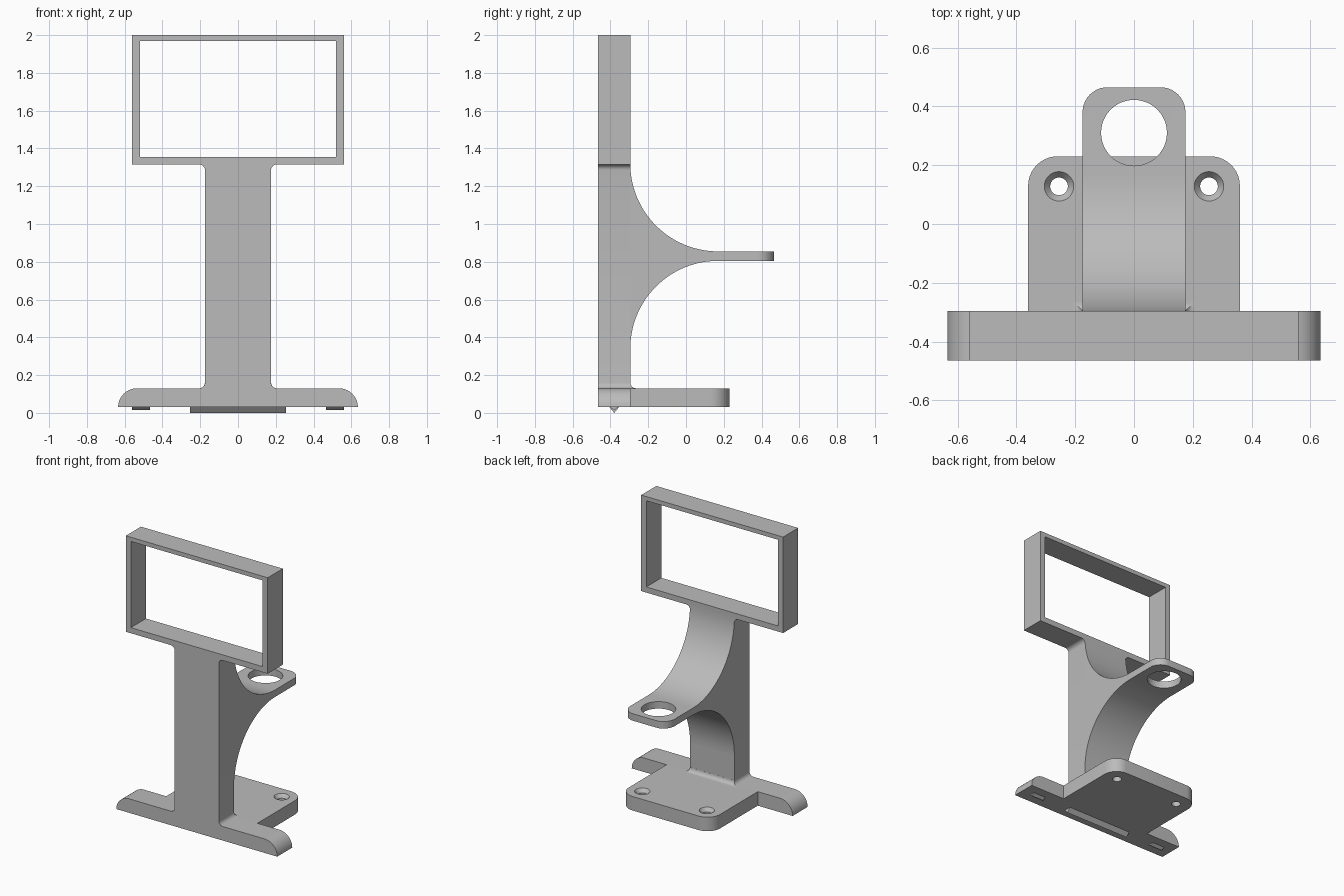
import bpy, bmesh
from math import sin, cos, pi, radians

if "Cube" in bpy.data.objects:
    bpy.data.objects.remove(bpy.data.objects["Cube"], do_unlink=True)

grey = bpy.data.materials.new("light grey")
grey.use_nodes = True
COLOUR = (0.5, 0.5, 0.5, 1)
grey.diffuse_color = COLOUR
grey.node_tree.nodes["Principled BSDF"].inputs["Base Color"].default_value = COLOUR

FRONT, BACK = -0.465, -0.295      # depth of the upright body
BASE, DECK = 0.03, 0.13           # underside and top of the foot
HALF = 0.175                      # half width of the column and arm
FILLET = 0.03


def arc(cx, cy, r, start, end, n=10):
    angles = [radians(start + (end - start) * i / n) for i in range(n + 1)]
    return [(cx + r * cos(a), cy + r * sin(a)) for a in angles]


def finish(name, bm):
    bmesh.ops.recalc_face_normals(bm, faces=bm.faces)
    mesh = bpy.data.meshes.new(name)
    bm.to_mesh(mesh)
    bm.free()
    mesh.materials.append(grey)
    obj = bpy.data.objects.new(name, mesh)
    bpy.context.collection.objects.link(obj)
    return obj


def activate(obj):
    bpy.ops.object.select_all(action='DESELECT')
    obj.select_set(True)
    bpy.context.view_layer.objects.active = obj


def loft(name, rings, round_y=None, radius=0):
    """Skin closed rings; optionally round the upright edges at y = round_y."""
    bm = bmesh.new()
    loops = [[bm.verts.new(p) for p in ring] for ring in rings]
    bm.faces.new(loops[0])
    bm.faces.new(loops[-1])
    for a, b in zip(loops, loops[1:]):
        for i in range(len(a)):
            j = (i + 1) % len(a)
            bm.faces.new((a[i], a[j], b[j], b[i]))
    if round_y is not None:
        corners = [e for e in bm.edges
                   if all(abs(v.co.y - round_y) < 1e-4 for v in e.verts)
                   and abs(e.verts[0].co.x - e.verts[1].co.x) < 1e-4]
        bmesh.ops.bevel(bm, geom=corners, offset=radius, segments=10,
                        profile=0.5, affect='EDGES')
    return finish(name, bm)


def prism(name, profile, axis, lo, hi, **rounding):
    place = {'x': lambda a, b, d: (d, a, b),
             'y': lambda a, b, d: (a, d, b),
             'z': lambda a, b, d: (a, b, d)}[axis]
    rings = [[place(a, b, d) for a, b in profile] for d in (lo, hi)]
    return loft(name, rings, **rounding)


def rect(x0, x1, y0, y1):
    return [(x0, y0), (x1, y0), (x1, y1), (x0, y1)]


def round_cutter(x, y, stations):
    """Turned cutter: stations are (height, radius) pairs."""
    rings = [[(px, py, z) for px, py in arc(x, y, r, 0, 360, 48)[:-1]]
             for z, r in stations]
    return loft("hole_cutter", rings)


def cut(obj, cutter):
    cutter.hide_render = True
    mod = obj.modifiers.new("cut", 'BOOLEAN')
    mod.operation = 'DIFFERENCE'
    mod.solver = 'EXACT'
    mod.object = cutter
    activate(obj)
    bpy.ops.object.modifier_apply(modifier=mod.name)
    bpy.data.objects.remove(cutter, do_unlink=True)


# Upright body: foot bar, filleted column and display frame in one outline
FRAME_Z = 1.315
side = [(0.635, BASE)]
side += arc(0.535, BASE, DECK - BASE, 0, 90)[1:]
side += arc(HALF + FILLET, DECK + FILLET, FILLET, 270, 180, 6)
side += arc(HALF + FILLET, FRAME_Z - FILLET, FILLET, 180, 90, 6)
side += [(0.56, FRAME_Z), (0.56, 2.0)]
outline = side + [(-x, z) for x, z in reversed(side)]
body = prism("upright_frame_body", outline, 'y', FRONT, BACK)
cut(body, prism("window_cutter", rect(-0.52, 0.52, 1.355, 1.97), 'y', -0.6, -0.2))

# Arm: two sweeping curves meeting in a thin flat tongue with a ring hole
REACH, TIP = 0.17, 0.465
R = REACH - BACK
profile = arc(REACH, 0.855 + R, R, 180, 270, 28)
profile += [(TIP, 0.855), (TIP, 0.805)]
profile += arc(REACH, 0.805 - R, R, 90, 180, 28)
arm = prism("rear_arm", profile, 'x', -HALF, HALF, round_y=TIP, radius=0.085)
cut(arm, round_cutter(0, 0.31, [(0.7, 0.112), (1.0, 0.112)]))

# Rear foot plate with countersunk screw holes
plate = prism("rear_foot_plate", rect(-0.36, 0.36, BACK, 0.23), 'z', BASE, DECK,
              round_y=0.23, radius=0.1)
for x in (-0.255, 0.255):
    cut(plate, round_cutter(x, 0.128, [(0, 0.03), (0.105, 0.03),
                                       (DECK, 0.05), (0.15, 0.05)]))

# Concave fillet where the back of the column meets the plate
rings = []
for i in range(7):
    a = pi / 2 * i / 6
    out = FILLET * (1 - sin(a)) + 0.0005
    z = DECK + FILLET * (1 - cos(a))
    rings.append([(x, y, z) for x, y in rect(-HALF - out, HALF + out, BACK, BACK + out)])
fillet = loft("column_back_fillet", rings)

# V-shaped locating ridges under the foot bar
ridges = []
for name, x0, x1, depth, half in (("centre_ridge", -0.255, 0.255, 0.03, 0.025),
                                  ("left_ridge", 0.465, 0.56, 0.016, 0.02),
                                  ("right_ridge", -0.56, -0.465, 0.016, 0.02)):
    vee = [(-0.38 - half, BASE), (-0.38, BASE - depth), (-0.38 + half, BASE)]
    ridges.append(prism(name, vee, 'x', x0, x1))

for obj in [body, arm, plate, fillet] + ridges:
    activate(obj)
    bpy.ops.object.shade_smooth_by_angle(angle=radians(30))
